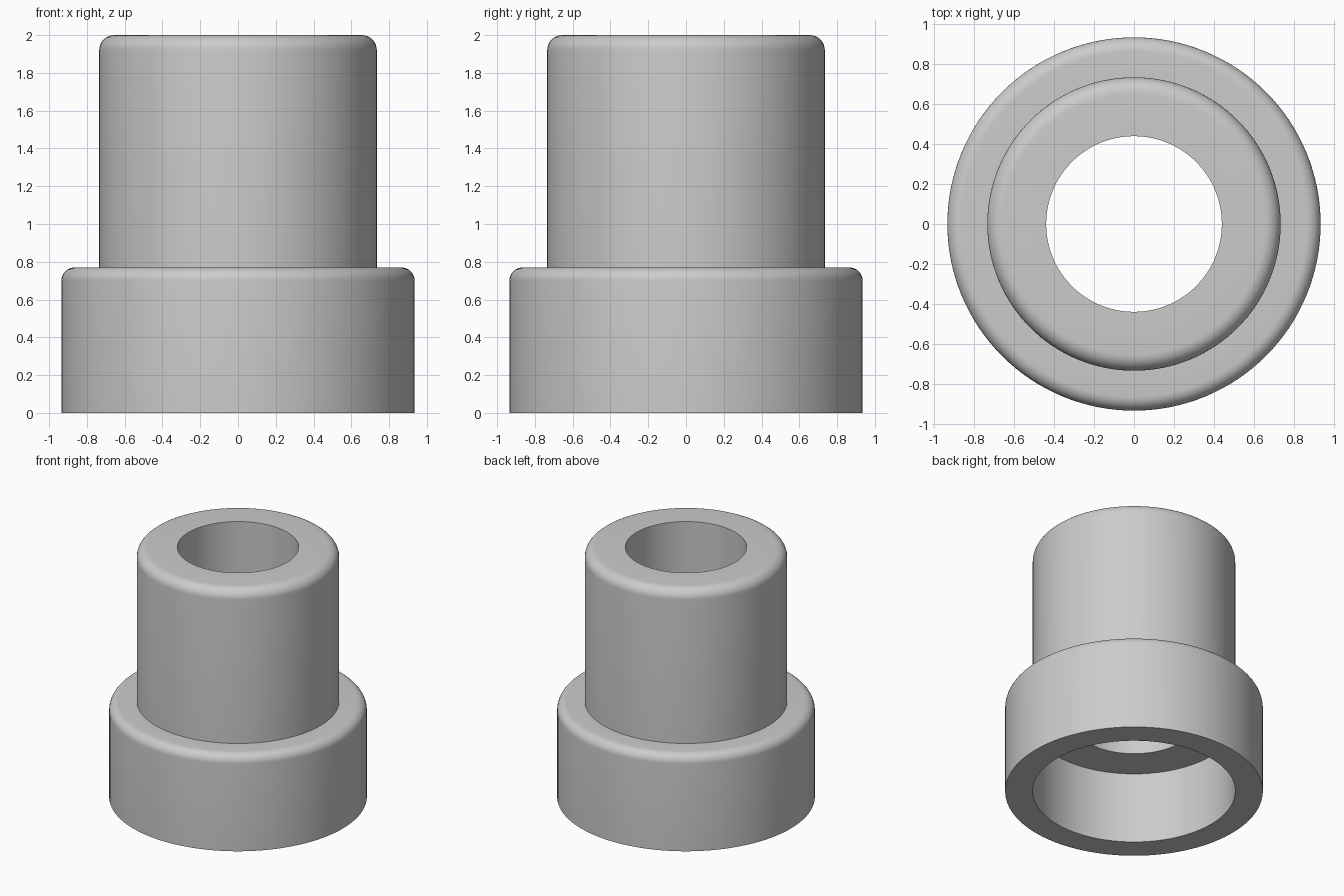
import bpy, bmesh, math

if "Cube" in bpy.data.objects:
    bpy.data.objects.remove(bpy.data.objects["Cube"])

SEGMENTS = 128


def fillet(radius, height, r, steps=8):
    """Points of a rounded outer top corner, from the wall up to the flat."""
    return [(radius - r + r * math.cos(a), height - r + r * math.sin(a))
            for a in (math.pi / 2 * i / steps for i in range(steps + 1))]


# Closed cross-section (radius, height): collar, shoulder, neck, bore, counterbore
profile = [(0.735, 0.0), (0.935, 0.0)]
profile += fillet(0.935, 0.77, 0.07)
profile += [(0.735, 0.77)]
profile += fillet(0.735, 2.0, 0.08)
profile += [(0.44, 2.0), (0.44, 0.57), (0.735, 0.57)]

# Revolve the section around z
bm = bmesh.new()
rings = []
for s in range(SEGMENTS):
    a = 2 * math.pi * s / SEGMENTS
    rings.append([bm.verts.new((r * math.cos(a), r * math.sin(a), z)) for r, z in profile])
n = len(profile)
for s in range(SEGMENTS):
    cur, nxt = rings[s], rings[(s + 1) % SEGMENTS]
    for i in range(n):
        j = (i + 1) % n
        bm.faces.new((cur[i], nxt[i], nxt[j], cur[j]))
bmesh.ops.recalc_face_normals(bm, faces=bm.faces)

mesh = bpy.data.meshes.new("stepped_bushing")
bm.to_mesh(mesh)
bm.free()
bushing = bpy.data.objects.new("stepped_bushing", mesh)
bpy.context.collection.objects.link(bushing)

# Plain grey material
grey = bpy.data.materials.new("light_grey")
grey.diffuse_color = (0.6, 0.6, 0.6, 1.0)
grey.use_nodes = True
grey.node_tree.nodes["Principled BSDF"].inputs["Base Color"].default_value = grey.diffuse_color
mesh.materials.append(grey)

# Smooth walls and fillets, sharp rims
bpy.context.view_layer.objects.active = bushing
bushing.select_set(True)
bpy.ops.object.shade_smooth_by_angle(angle=math.radians(30))
